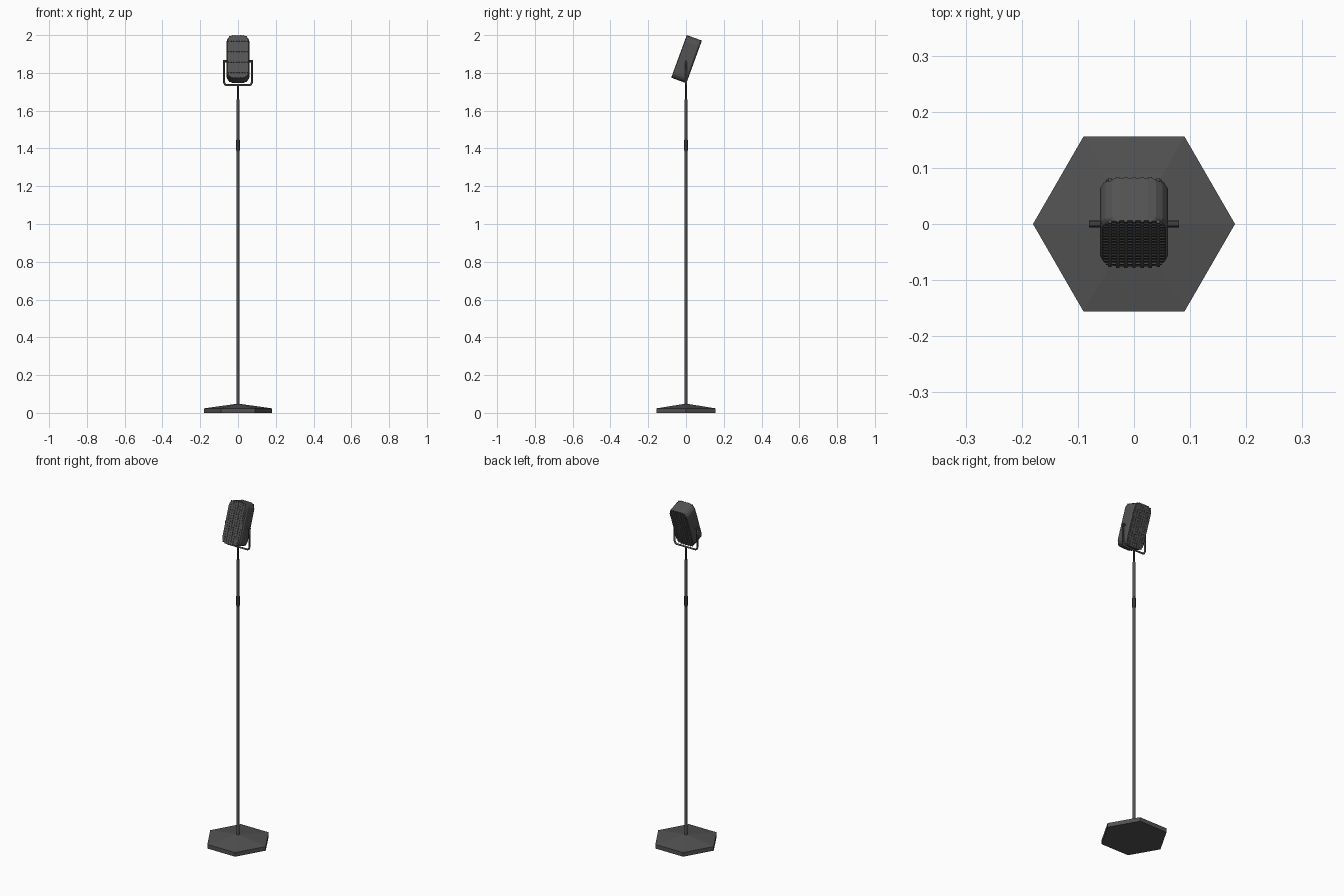
import bpy, bmesh, math
from mathutils import Matrix, Vector

if "Cube" in bpy.data.objects:
    bpy.data.objects.remove(bpy.data.objects["Cube"])


def material(name, v):
    m = bpy.data.materials.new(name)
    m.diffuse_color = (v, v, v, 1)
    m.use_nodes = True
    m.node_tree.nodes["Principled BSDF"].inputs["Base Color"].default_value = m.diffuse_color
    return m


GREY = material("dark grey metal", 0.085)
DARK = material("black metal", 0.035)


def finish(bm, name, mat, matrix=None, smooth=False):
    bmesh.ops.recalc_face_normals(bm, faces=bm.faces)
    if matrix:
        bm.transform(matrix)
    me = bpy.data.meshes.new(name)
    bm.to_mesh(me)
    bm.free()
    me.materials.append(mat)
    for p in me.polygons:
        p.use_smooth = smooth
    ob = bpy.data.objects.new(name, me)
    bpy.context.collection.objects.link(ob)
    return ob


def loft(bm, rings):
    """Closed skin through a list of equal-length point rings."""
    vs = [[bm.verts.new(p) for p in r] for r in rings]
    n = len(vs[0])
    for a, b in zip(vs, vs[1:]):
        for i in range(n):
            bm.faces.new((a[i], a[(i + 1) % n], b[(i + 1) % n], b[i]))
    bm.faces.new(vs[0])
    bm.faces.new(vs[-1])


def turned(name, profile, sides, mat):
    bm = bmesh.new()
    loft(bm, [[(r * math.cos(2 * math.pi * i / sides), r * math.sin(2 * math.pi * i / sides), z)
               for i in range(sides)] for r, z in profile])
    return finish(bm, name, mat)


def box(bm, centre, size):
    m = Matrix.Translation(centre) @ Matrix.Diagonal((*size, 1))
    bmesh.ops.create_cube(bm, size=1, matrix=m)


# Stand: hexagonal foot, pole, clamp collar and thin neck
turned("base", [(0.18, 0), (0.18, 0.024), (0.008, 0.048)], 6, GREY)
turned("pole", [(0.0075, 0.04), (0.0075, 1.66)], 12, GREY)
turned("height_collar", [(0.0075, 1.385), (0.0095, 1.39), (0.0095, 1.445), (0.0075, 1.45)], 12, DARK)
turned("neck", [(0.0045, 1.65), (0.0045, 1.735)], 10, DARK)

# U-shaped yoke with clipped corners
cu = bpy.data.curves.new("yoke", 'CURVE')
cu.dimensions = '3D'
cu.bevel_depth = 0.0055
cu.bevel_resolution = 1
cu.use_fill_caps = True
half = [(0.074, 1.865), (0.074, 1.752), (0.070, 1.740), (0.060, 1.735)]
path = half + [(-x, z) for x, z in reversed(half)]
sp = cu.splines.new('POLY')
sp.points.add(len(path) - 1)
for p, (x, z) in zip(sp.points, path):
    p.co = (x, 0, z, 1)
cu.materials.append(GREY)
bpy.context.collection.objects.link(bpy.data.objects.new("yoke", cu))

# Pivot pins joining the yoke to the head
bm = bmesh.new()
for s in (-1, 1):
    bmesh.ops.create_cone(bm, cap_ends=True, segments=10, radius1=0.006, radius2=0.006, depth=0.024,
                          matrix=Matrix.Translation((s * 0.068, 0, 1.862)) @ Matrix.Rotation(math.pi / 2, 4, 'Y'))
finish(bm, "pivot_pins", GREY)

# Head: rounded-rectangle capsule, leaning back
W, H, R = 0.061, 0.12, 0.036
TILT = Matrix.Translation((0, 0.003, 1.8727)) @ Matrix.Rotation(math.radians(-20), 4, 'X')


def outline(y, sx):
    pts = []
    for k, (cx, cz) in enumerate(((1, 1), (-1, 1), (-1, -1), (1, -1))):
        for j in range(5):
            a = math.pi / 2 * (k + j / 4)
            pts.append((sx * (cx * (W - R) + R * math.cos(a)), y, cz * (H - R) + R * math.sin(a)))
    return pts


bm = bmesh.new()
loft(bm, [outline(-0.040, 0.92), outline(-0.032, 1), outline(0.032, 1), outline(0.040, 0.92)])
finish(bm, "microphone_shell", GREY, TILT)


def reach(t, along, across):
    """Half length of a rib at offset t inside the rounded outline."""
    d = max(0, abs(t) - (along - R))
    return across - R + math.sqrt(max(0, R * R - d * d))


# Grille ribs on front and back
bm = bmesh.new()
for s in (-1, 1):
    for i in range(-7, 8):
        z = i * 0.0148
        box(bm, (0, s * 0.040, z), (2 * 0.90 * reach(z, H, W), 0.004, 0.006))
    for i in range(-3, 4):
        x = i * 0.0145
        box(bm, (x, s * 0.040, 0), (0.006, 0.0056, 2 * reach(x, W, H) - 0.001))
finish(bm, "grille_ribs", GREY, TILT)
